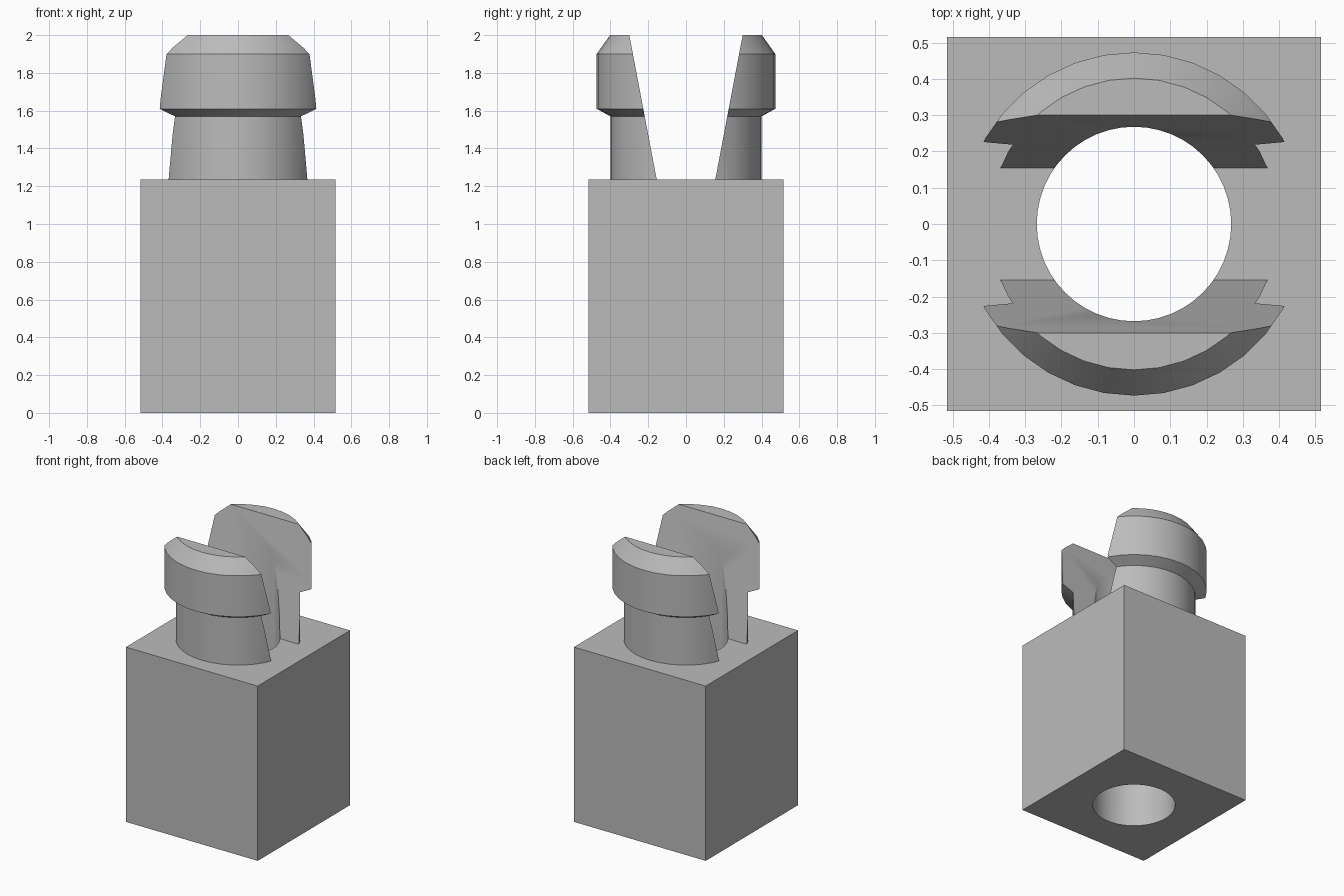
import bpy, bmesh, math

if "Cube" in bpy.data.objects:
    bpy.data.objects.remove(bpy.data.objects["Cube"])

grey = bpy.data.materials.new("light grey")
grey.diffuse_color = (0.5, 0.5, 0.5, 1)
grey.use_nodes = True
grey.node_tree.nodes["Principled BSDF"].inputs["Base Color"].default_value = grey.diffuse_color


def make_object(name, bm):
    bmesh.ops.recalc_face_normals(bm, faces=bm.faces)
    mesh = bpy.data.meshes.new(name)
    bm.to_mesh(mesh)
    bm.free()
    mesh.materials.append(grey)
    ob = bpy.data.objects.new(name, mesh)
    bpy.context.collection.objects.link(ob)
    return ob


def lathe(name, profile, segments):
    """Closed solid of revolution from (radius, z) points."""
    bm = bmesh.new()
    rings = [[bm.verts.new((r * math.cos(2 * math.pi * i / segments),
                            r * math.sin(2 * math.pi * i / segments), z))
              for i in range(segments)] for r, z in profile]
    for a, b in zip(rings, rings[1:]):
        for i in range(segments):
            j = (i + 1) % segments
            bm.faces.new((a[i], a[j], b[j], b[i]))
    bm.faces.new(rings[0])
    bm.faces.new(rings[-1])
    return make_object(name, bm)


def prism(name, outline, half_length):
    """Extrude a (y, z) outline along x."""
    bm = bmesh.new()
    ends = [[bm.verts.new((x, y, z)) for y, z in outline]
            for x in (-half_length, half_length)]
    n = len(outline)
    for i in range(n):
        j = (i + 1) % n
        bm.faces.new((ends[0][i], ends[0][j], ends[1][j], ends[1][i]))
    for end in ends:
        bm.faces.new(end)
    return make_object(name, bm)


def combine(target, other, operation):
    """Apply a boolean and remove the helper."""
    mod = target.modifiers.new(operation, 'BOOLEAN')
    mod.operation, mod.solver, mod.object = operation, 'EXACT', other
    bpy.context.view_layer.objects.active = target
    bpy.ops.object.modifier_apply(modifier=mod.name)
    bpy.data.objects.remove(other)


# Square block
S, TOP = 0.515, 1.235
body = prism("block_with_snap_prongs", [(-S, 0), (S, 0), (S, TOP), (-S, TOP)], S)

# Barbed stud, its foot sunk into the block
stud = lathe("stud", [(0.40, 1.1), (0.40, 1.57), (0.473, 1.61),
                      (0.473, 1.90), (0.402, 2.0)], 36)


# Tapered slot splits the stud into two prongs
def slot_half(z):
    return 0.155 + (z - TOP) * 0.145 / (2 - TOP)


low, high = slot_half(1.0), slot_half(2.2)
slot = prism("slot_cutter", [(-low, 1.0), (low, 1.0), (high, 2.2), (-high, 2.2)], 0.8)
combine(stud, slot, 'DIFFERENCE')
combine(body, stud, 'UNION')

# Bore through everything
bore = lathe("bore_cutter", [(0.268, -0.2), (0.268, 2.3)], 48)
combine(body, bore, 'DIFFERENCE')

# Smooth curved walls, crisp edges
bpy.ops.object.select_all(action='DESELECT')
body.select_set(True)
bpy.context.view_layer.objects.active = body
bpy.ops.object.shade_smooth_by_angle(angle=math.radians(25))
